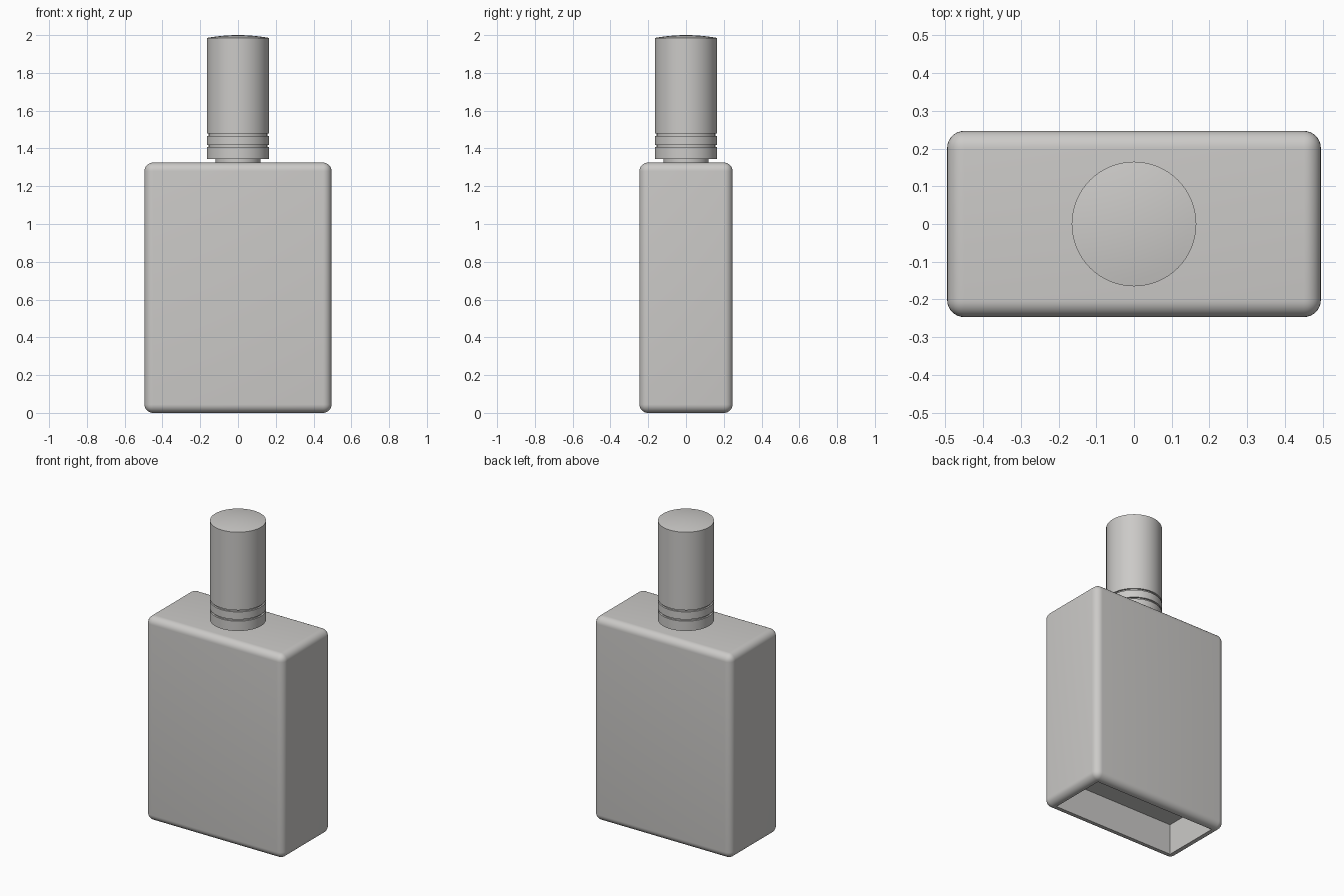
import bpy, bmesh, math

if "Cube" in bpy.data.objects:
    bpy.data.objects.remove(bpy.data.objects["Cube"])

grey = bpy.data.materials.new("warm grey")
grey.diffuse_color = (0.6, 0.59, 0.575, 1)
grey.use_nodes = True
grey.node_tree.nodes["Principled BSDF"].inputs["Base Color"].default_value = grey.diffuse_color


def finish(name, bm):
    """Turn a bmesh into a smooth-shaded object with sharp hard edges."""
    bmesh.ops.recalc_face_normals(bm, faces=bm.faces)
    mesh = bpy.data.meshes.new(name)
    bm.to_mesh(mesh)
    bm.free()
    mesh.materials.append(grey)
    obj = bpy.data.objects.new(name, mesh)
    bpy.context.collection.objects.link(obj)
    bpy.ops.object.select_all(action='DESELECT')
    obj.select_set(True)
    bpy.context.view_layer.objects.active = obj
    bpy.ops.object.shade_smooth_by_angle(angle=math.radians(30))
    return obj


def lathe(name, profile, sides=96):
    """Revolve (radius, z) points around the z axis."""
    bm = bmesh.new()
    verts = [bm.verts.new((r, 0, z)) for r, z in profile]
    edges = [bm.edges.new(pair) for pair in zip(verts, verts[1:])]
    bmesh.ops.spin(bm, geom=verts + edges, cent=(0, 0, 0), axis=(0, 0, 1),
                   angle=math.tau, steps=sides, use_duplicate=False)
    bmesh.ops.remove_doubles(bm, verts=bm.verts, dist=1e-5)
    return finish(name, bm)


# Bottle body: rounded box with a recess in the underside
W, D, H, R = 0.99, 0.493, 1.325, 0.045
bm = bmesh.new()
bmesh.ops.create_cube(bm, size=1)
for v in bm.verts:
    v.co = (v.co.x * W, v.co.y * D, (v.co.z + 0.5) * H)
bmesh.ops.bevel(bm, geom=bm.edges[:], offset=R, segments=8, profile=0.5,
                affect='EDGES')
bm.normal_update()
base = max((f for f in bm.faces if f.normal.z < -0.99), key=lambda f: f.calc_area())
bmesh.ops.inset_region(bm, faces=[base], thickness=0.015)
bmesh.ops.inset_region(bm, faces=[base], thickness=0.002)
for v in base.verts:
    v.co.z += 0.2
finish("bottle_body", bm)

# Neck and sprayer collar with two grooves
lathe("neck", [(0, 1.31), (0.12, 1.31), (0.12, 1.35), (0, 1.35)])
lathe("collar", [(0, 1.343), (0.165, 1.343), (0.165, 1.407), (0.155, 1.407),
                 (0.155, 1.418), (0.165, 1.418), (0.165, 1.467),
                 (0.155, 1.467), (0.155, 1.485), (0, 1.485)])

# Cap with a shallow domed top
RC, Z0, RISE = 0.165, 1.985, 0.015
dome = [(RC * (1 - i / 8), Z0 + RISE * (1 - (1 - i / 8) ** 2)) for i in range(9)]
lathe("cap", [(0, 1.478), (RC, 1.478)] + dome)
